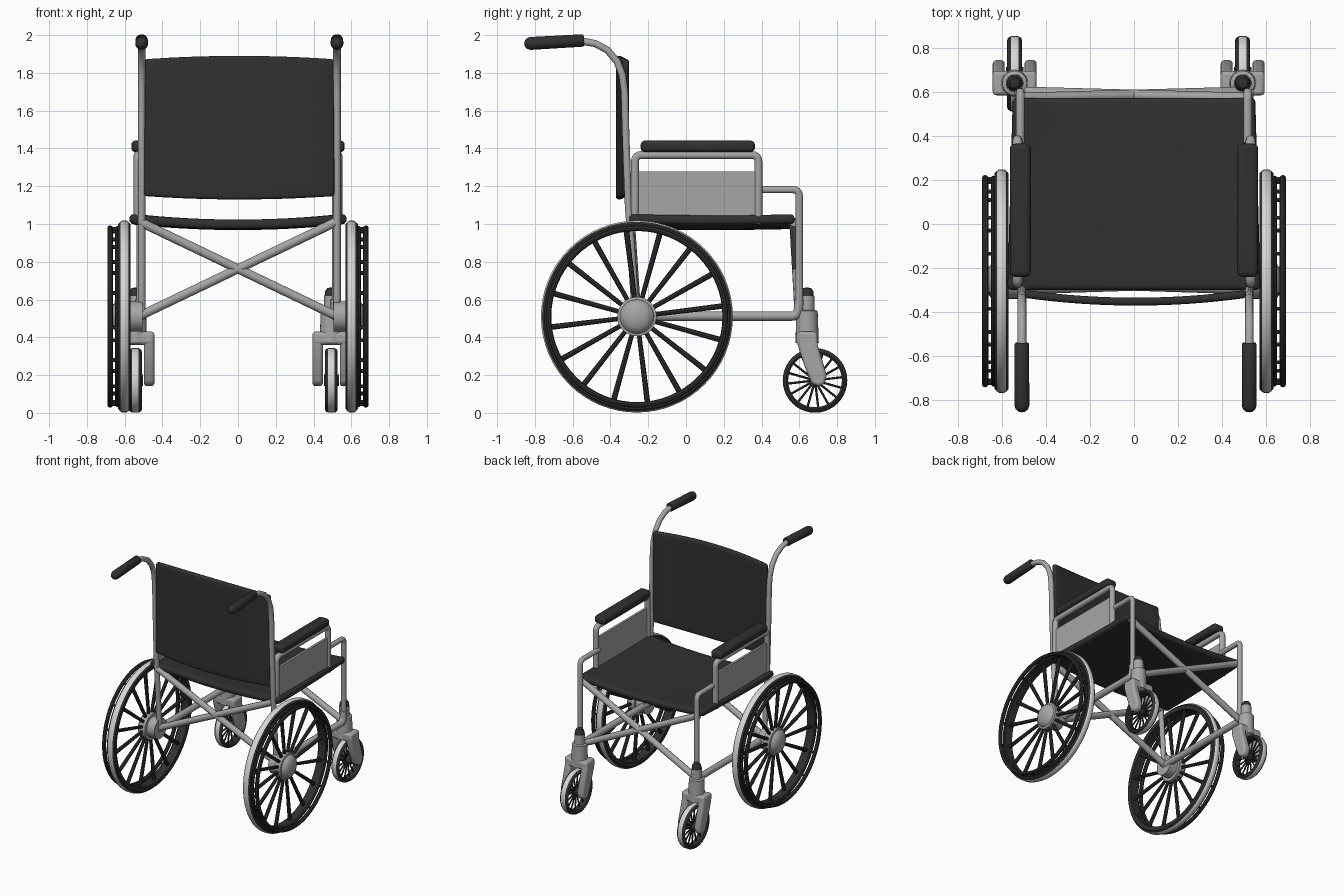
import bpy, bmesh, math
from mathutils import Vector, Matrix

if "Cube" in bpy.data.objects:
    bpy.data.objects.remove(bpy.data.objects["Cube"])


def material(name, v):
    m = bpy.data.materials.new(name)
    m.diffuse_color = (v, v, v, 1)
    m.use_nodes = True
    m.node_tree.nodes["Principled BSDF"].inputs["Base Color"].default_value = m.diffuse_color
    return m


DARK = material("black vinyl and rubber", 0.03)
GREY = material("grey metal", 0.38)
LIGHT = material("light tread", 0.68)


def finish(name, bm, mats, bevel=0.0, segs=3):
    bmesh.ops.remove_doubles(bm, verts=bm.verts, dist=1e-5)
    bmesh.ops.recalc_face_normals(bm, faces=bm.faces)
    me = bpy.data.meshes.new(name)
    bm.to_mesh(me)
    bm.free()
    for m in mats:
        me.materials.append(m)
    ob = bpy.data.objects.new(name, me)
    bpy.context.collection.objects.link(ob)
    if bevel:
        b = ob.modifiers.new("bevel", "BEVEL")
        b.width, b.segments, b.limit_method = bevel, segs, "ANGLE"
    return ob


def rod(bm, a, b, r1, r2=None, n=10):
    a, b = Vector(a), Vector(b)
    d = b - a
    mat = Matrix.Translation((a + b) / 2) @ d.to_track_quat("Z", "Y").to_matrix().to_4x4()
    bmesh.ops.create_cone(bm, cap_ends=True, segments=n, radius1=r1,
                          radius2=r1 if r2 is None else r2, depth=d.length, matrix=mat)


def lathe(name, profile, loc, mats, n=48, axis=(1, 0, 0), closed=False, light=()):
    """Spin (along, radius) points round an axis; segments in `light` get the second material."""
    bm = bmesh.new()
    mat = Matrix.Translation(loc) @ Vector(axis).to_track_quat("X", "Z").to_matrix().to_4x4()
    rings = [[bm.verts.new(mat @ Vector((x, r * math.cos(t), r * math.sin(t))))
              for t in (2 * math.pi * i / n for i in range(n))] for x, r in profile]
    for k in range(len(rings) - (0 if closed else 1)):
        p, q = rings[k], rings[(k + 1) % len(rings)]
        for i in range(n):
            f = bm.faces.new((p[i], p[(i + 1) % n], q[(i + 1) % n], q[i]))
            f.material_index = 1 if k in light else 0
    bmesh.ops.dissolve_degenerate(bm, edges=bm.edges, dist=1e-6)
    return finish(name, bm, mats)


def ring(x, major, minor, n=8):
    return [(x + minor * math.cos(2 * math.pi * i / n), major + minor * math.sin(2 * math.pi * i / n))
            for i in range(n)]


def tube(name, pts, r, fillet=0.0, mat=GREY):
    """Bent pipe through points, with rounded corners."""
    pts = [Vector(p) for p in pts]
    path = [pts[0]]
    for a, b, c in zip(pts, pts[1:], pts[2:]):
        if fillet:
            p, q = b + (a - b).normalized() * fillet, b + (c - b).normalized() * fillet
            path += [p.lerp(b, t).lerp(b.lerp(q, t), t) for t in (0, .25, .5, .75, 1)]
        else:
            path.append(b)
    path.append(pts[-1])
    cu = bpy.data.curves.new(name, "CURVE")
    cu.dimensions, cu.bevel_depth, cu.bevel_resolution, cu.use_fill_caps = "3D", r, 3, True
    sp = cu.splines.new("POLY")
    sp.points.add(len(path) - 1)
    for s, p in zip(sp.points, path):
        s.co = (*p, 1)
    cu.materials.append(mat)
    ob = bpy.data.objects.new(name, cu)
    bpy.context.collection.objects.link(ob)
    bpy.ops.object.select_all(action="DESELECT")
    ob.select_set(True)
    bpy.context.view_layer.objects.active = ob
    bpy.ops.object.convert(target="MESH")


def box(name, lo, hi, mat, bevel):
    bm = bmesh.new()
    lo, hi = Vector(lo), Vector(hi)
    bmesh.ops.create_cube(bm, size=1, matrix=Matrix.Translation((lo + hi) / 2) @ Matrix.Diagonal((*(hi - lo), 1)))
    finish(name, bm, [mat], bevel, 4)


def sheet(name, fn, thick, bevel, n=16):
    """Sagging fabric panel from fn(u, v) with u, v in -1..1."""
    bm = bmesh.new()
    g = [[bm.verts.new(fn(2 * i / n - 1, 2 * j / n - 1)) for j in range(n + 1)] for i in range(n + 1)]
    for i in range(n):
        for j in range(n):
            bm.faces.new((g[i][j], g[i + 1][j], g[i + 1][j + 1], g[i][j + 1]))
    ob = finish(name, bm, [DARK])
    s = ob.modifiers.new("thickness", "SOLIDIFY")
    s.thickness, s.offset = thick, 0
    b = ob.modifiers.new("bevel", "BEVEL")
    b.width, b.segments, b.limit_method, b.angle_limit = bevel, 3, "ANGLE", math.radians(50)


def prism(bm, outline, x0, x1):
    """Extrude a (y, z) outline along x."""
    a, b = ([bm.verts.new((x, y, z)) for y, z in outline] for x in (x0, x1))
    bm.faces.new(a)
    bm.faces.new(b)
    for i in range(len(a)):
        j = (i + 1) % len(a)
        bm.faces.new((a[i], a[j], b[j], b[i]))


# seat and backrest
sheet("seat", lambda u, v: (u * (0.563 - 0.012 * v), 0.137 + 0.437 * v,
                            0.993 + 0.03 * u * u + 0.006 * v * v), 0.05, 0.02)
sheet("backrest", lambda u, v: (0.007 + 0.503 * u, -0.318 - 0.035 * (1 - u * u),
                                1.51 + v * (0.38 - 0.018 * u * u)), 0.036, 0.015)

WY, WZ = -0.26, 0.51          # rear wheel centre
CY, CZ = 0.683, 0.172         # caster wheel centre
tyre = [(-.03, .458), (-.032, .49), (-.021, .502), (-.012, .508), (.012, .508),
        (.021, .502), (.032, .49), (.03, .458)]
hub = [(-.097, 0), (-.097, .08), (-.03, .08), (-.03, .104), (.025, .104), (.028, .09),
       (.045, .082), (.06, .058), (.068, .03), (.07, 0)]
fork = [(.585, .43), (.695, .43), (.697, .36), (.745, .2), (.735, .155), (.705, .138),
        (.665, .155), (.63, .24), (.588, .37)]

for side, s in (("left", -1), ("right", 1)):
    px = 0.007 + 0.517 * s    # back post
    fx = 0.517 * s            # side frame
    out = (s, 0, 0)

    # rear wheel
    wc = Vector((0.602 * s, WY, WZ))
    lathe(side + "_tyre", tyre, wc, [DARK, LIGHT], 64, out, True, (2, 3, 4))
    lathe(side + "_wheel_hub", hub, wc, [GREY], 32, out)
    lathe(side + "_rim", ring(0.036, 0.468, 0.012), wc, [DARK], 64, out, True)
    lathe(side + "_push_rim", ring(0.075, 0.468, 0.015), wc, [DARK], 64, out, True)
    bm = bmesh.new()
    for k in range(16):
        t = math.radians(7 + 22.5 * k)
        d = Vector((0, math.cos(t), math.sin(t)))
        rod(bm, wc + d * 0.08, wc + d * 0.47, 0.012, 0.015, 8)
        rim = wc + d * 0.468
        rod(bm, rim + Vector(out) * 0.03, rim + Vector(out) * 0.075, 0.01, None, 6)
    finish(side + "_spokes", bm, [DARK])

    # back post and push handle
    tube(side + "_back_post", [(px, -.262, .5), (px, -.305, 1.1), (px, -.318, 1.45), (px, -.325, 1.7),
                               (px, -.337, 1.79), (px, -.365, 1.86), (px, -.415, 1.92),
                               (px, -.48, 1.955), (px, -.56, 1.97)], 0.02)
    lathe(side + "_grip", [(0, 0), (0, .028), (.006, .033), (.285, .034), (.303, .028), (.314, .015), (.317, 0)],
          (px, -.54, 1.972), [DARK], 20, (0, -.315, -.018))

    # armrest
    ax = 0.53 * s
    tube(side + "_armrest_frame", [(ax, -.27, 1.0), (ax, -.27, 1.365), (ax, .383, 1.365), (ax, .383, 1.0)],
         0.022, 0.035)
    box(side + "_armrest_pad", (0.517 * s - .048, -.24, 1.38), (0.517 * s + .048, .365, 1.442), DARK, 0.024)
    box(side + "_side_panel", (ax - .01, -.265, 1.0), (ax + .01, .38, 1.278), GREY, 0.003)

    # side frame
    tube(side + "_front_tube", [(fx, .37, 1.182), (fx, .6, 1.182), (fx, .6, .52)], 0.02, 0.035)
    tube(side + "_lower_tube", [(fx, -.26, .512), (fx, .592, .512), (fx, .6, .6)], 0.026, 0.035)

    # cross braces, front and rear
    tube(side + "_front_brace", [(-fx, .572, 1.01), (fx, .6, .515)], 0.025)
    tube(side + "_rear_brace", [(-fx, -.295, 1.01), (fx, -.262, .515)], 0.025)

    # caster
    cx = -0.543 if s < 0 else 0.494
    lathe(side + "_caster_tyre", [(-.026, .142), (-.034, .152), (-.03, .163), (-.017, .171), (.017, .171),
                                  (.03, .163), (.034, .152), (.026, .142)],
          (cx, CY, CZ), [DARK, LIGHT], 40, (1, 0, 0), True, (3,))
    bm = bmesh.new()
    for k in range(16):
        t = 2 * math.pi * (k + 0.3) / 16
        c = Vector((cx, CY, CZ))
        rod(bm, c, c + Vector((0, math.cos(t), math.sin(t))) * 0.147, 0.006, None, 6)
    rod(bm, (cx - .04, CY, CZ), (cx + .04, CY, CZ), 0.03, None, 16)
    finish(side + "_caster_spokes", bm, [DARK])
    bm = bmesh.new()
    for a, b in ((-.1, -.045), (.045, .1)):
        prism(bm, fork, cx + a, cx + b)
    finish(side + "_caster_fork", bm, [GREY], 0.016)
    box(side + "_fork_crown", (cx - .1, .585, .36), (cx + .1, .696, .43), GREY, 0.02)
    lathe(side + "_caster_stem", [(.37, 0), (.37, .062), (.54, .056), (.545, .04), (.62, .038), (.62, 0)],
          (cx, .641, 0), [GREY], 24, (0, 0, 1))
    lathe(side + "_stem_cap", [(.615, 0), (.615, .036), (.645, .033), (.66, .022), (.665, 0)],
          (cx, .641, 0), [DARK], 24, (0, 0, 1))

# smooth shading with sharp edges kept
bpy.ops.object.select_all(action="SELECT")
bpy.context.view_layer.objects.active = bpy.data.objects["seat"]
bpy.ops.object.shade_smooth_by_angle(angle=math.radians(40))
